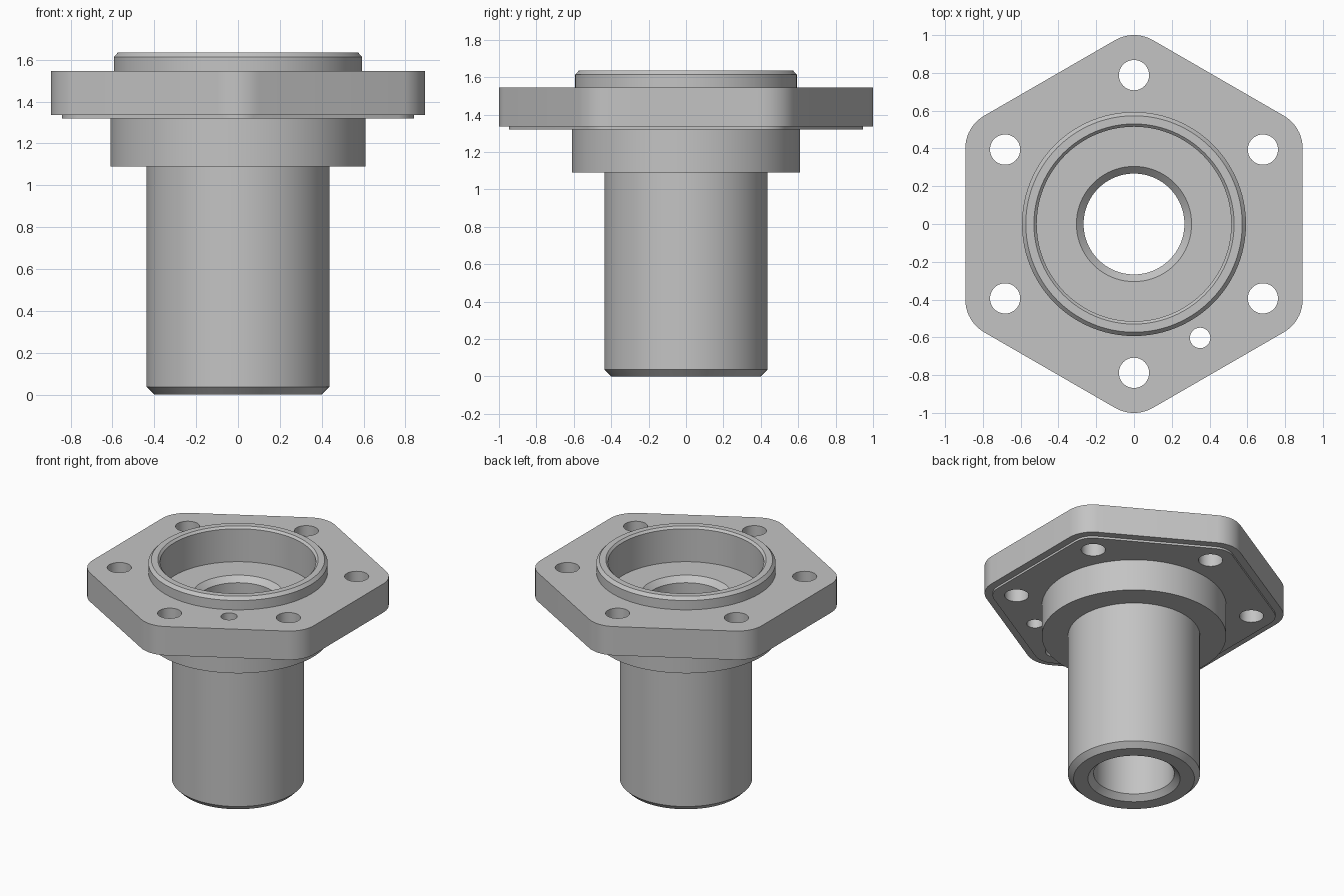
import bpy
import bmesh
from math import sin, cos, pi, radians

cube = bpy.data.objects.get("Cube")
if cube:
    bpy.data.objects.remove(cube, do_unlink=True)

steel = bpy.data.materials.new("grey steel")
grey = (0.55, 0.55, 0.55, 1)
steel.use_nodes = True
steel.diffuse_color = grey
steel.node_tree.nodes["Principled BSDF"].inputs["Base Color"].default_value = grey


def make_object(name, bm):
    bmesh.ops.recalc_face_normals(bm, faces=bm.faces)
    mesh = bpy.data.meshes.new(name)
    bm.to_mesh(mesh)
    bm.free()
    mesh.materials.append(steel)
    obj = bpy.data.objects.new(name, mesh)
    bpy.context.collection.objects.link(obj)
    return obj


def select_only(obj):
    bpy.ops.object.select_all(action='DESELECT')
    obj.select_set(True)
    bpy.context.view_layer.objects.active = obj


def loft(bm, rings, closed=False):
    """Join rings of points with quads; cap the ends unless closed."""
    loops = [[bm.verts.new(p) for p in ring] for ring in rings]
    pairs = list(zip(loops, loops[1:]))
    if closed:
        pairs.append((loops[-1], loops[0]))
    else:
        bm.faces.new(loops[0])
        bm.faces.new(loops[-1])
    for low, high in pairs:
        for i in range(len(low)):
            j = (i + 1) % len(low)
            bm.faces.new((low[i], low[j], high[j], high[i]))


def circle(r, z, x=0, y=0, n=96):
    return [(x + r * cos(2 * pi * i / n), y + r * sin(2 * pi * i / n), z) for i in range(n)]


def rounded_hexagon(apothem, r, z, steps=10):
    """Hexagon with a corner on +y and each corner rounded to radius r."""
    reach = (apothem - r) / cos(pi / 6)
    points = []
    for k in range(6):
        mid = pi / 6 + k * pi / 3
        for s in range(steps + 1):
            a = mid + (s / steps - 0.5) * pi / 3
            points.append((reach * cos(mid) + r * cos(a), reach * sin(mid) + r * sin(a), z))
    return points


# Turned body: tube, collar, raised rim, recess and through bore
profile = [
    (0.305, 0), (0.40, 0), (0.437, 0.037), (0.437, 1.09),
    (0.61, 1.09), (0.61, 1.43), (0.593, 1.43), (0.593, 1.613),
    (0.573, 1.635), (0.53, 1.635), (0.515, 1.62), (0.515, 1.38),
    (0.305, 1.38), (0.267, 1.342), (0.267, 0.038),
]
bm = bmesh.new()
loft(bm, [circle(r, z) for r, z in profile], closed=True)
body = make_object("sleeve_body", bm)

# Hexagonal flange with a shallow step underneath
bm = bmesh.new()
loft(bm, [rounded_hexagon(0.84, 0.147, 1.32), rounded_hexagon(0.84, 0.147, 1.335),
          rounded_hexagon(0.893, 0.2, 1.335), rounded_hexagon(0.893, 0.2, 1.545)])
flange = make_object("hex_flange", bm)

# Bolt holes, one small pin hole, and clearance for the body
holes = [(0.08, 0.788 * cos(a), 0.788 * sin(a))
         for a in (pi / 6 + k * pi / 3 for k in range(6))]
holes += [(0.054, 0.35, -0.603), (0.55, 0, 0)]
bm = bmesh.new()
for r, x, y in holes:
    loft(bm, [circle(r, 1.2, x, y, 48), circle(r, 1.7, x, y, 48)])
cutter = make_object("hole_cutter", bm)
cutter.hide_render = True

cut = flange.modifiers.new("holes", 'BOOLEAN')
cut.operation = 'DIFFERENCE'
cut.solver = 'EXACT'
cut.object = cutter
select_only(flange)
bpy.ops.object.modifier_apply(modifier=cut.name)
bpy.data.objects.remove(cutter, do_unlink=True)

for obj in (body, flange):
    select_only(obj)
    bpy.ops.object.shade_smooth_by_angle(angle=radians(30))
